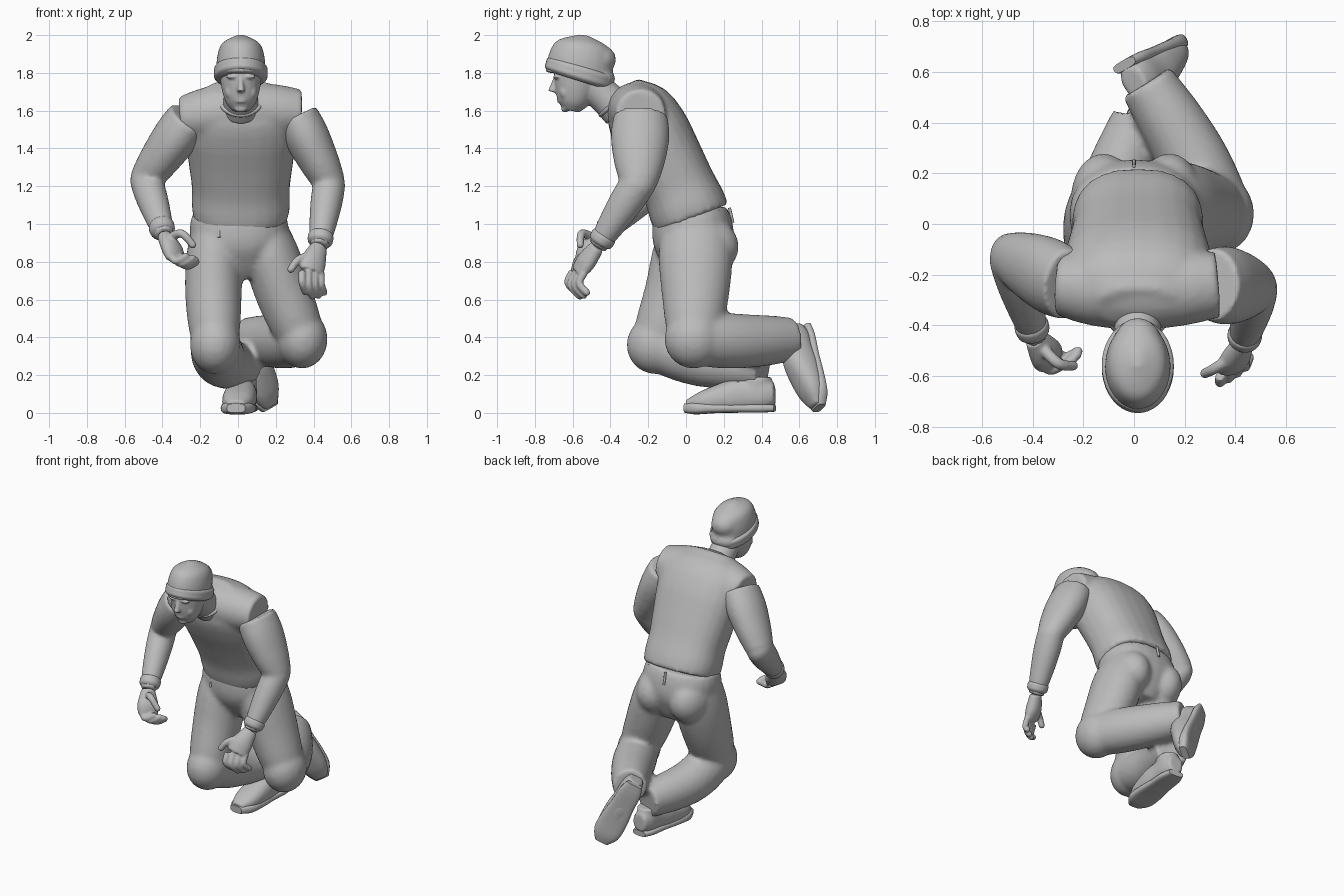
import bpy, bmesh, math
from mathutils import Vector, Matrix

cube = bpy.data.objects.get("Cube")
if cube:
    bpy.data.objects.remove(cube)

GREY = (.5, .5, .5, 1)
clay = bpy.data.materials.new("plain grey")
clay.use_nodes = True
clay.diffuse_color = GREY
clay.node_tree.nodes["Principled BSDF"].inputs["Base Color"].default_value = GREY

ACROSS, ALONG, UP = Vector((1, 0, 0)), Vector((0, 1, 0)), Vector((0, 0, 1))
MIRROR = (-1, 1)


def smooth_value(keys, t):
    """Smooth blend through evenly spaced numbers or points."""
    last = len(keys) - 1
    i = min(int(t * last), max(last - 1, 0))
    f = t * last - i
    a, b, c, d = (keys[min(max(k, 0), last)] for k in (i - 1, i, i + 1, i + 2))
    return b + ((c - a) * f + (2 * a - 5 * b + 4 * c - d) * f ** 2
                + (3 * b - a - 3 * c + d) * f ** 3) / 2


def sweep(bm, path, wide, ratio=(1,), ref=ACROSS, square=1, place=Matrix(), steps=16, sides=24):
    """Closed tube along a path; wide is the radius along ref, ratio scales the other one."""
    path = [Vector(p) for p in path]
    points = [smooth_value(path, i / steps) for i in range(steps + 1)]
    rings = []
    for i, point in enumerate(points):
        tangent = (points[min(i + 1, steps)] - points[max(i - 1, 0)]).normalized()
        u = (ref - tangent * ref.dot(tangent)).normalized()
        v = tangent.cross(u) * smooth_value(ratio, i / steps)
        radius = smooth_value(wide, i / steps)
        ring = []
        for k in range(sides):
            angle = math.tau * k / sides
            c, s = (math.copysign(abs(q) ** square, q) for q in (math.cos(angle), math.sin(angle)))
            ring.append(bm.verts.new(place @ (point + (u * c + v * s) * radius)))
        rings.append(ring)
    for low, high in zip(rings, rings[1:]):
        for k in range(sides):
            n = (k + 1) % sides
            bm.faces.new((low[k], low[n], high[n], high[k]))
    bm.faces.new(rings[0][::-1])
    bm.faces.new(rings[-1])


def ball(bm, center, size):
    matrix = Matrix.Translation(center) @ Matrix.Diagonal((*size, 1))
    bmesh.ops.create_uvsphere(bm, u_segments=24, v_segments=12, radius=1, matrix=matrix)


def finish(bm, name, voxel=None):
    """Make the object; a voxel size fuses its overlapping pieces into one skin."""
    bmesh.ops.recalc_face_normals(bm, faces=bm.faces)
    mesh = bpy.data.meshes.new(name)
    bm.to_mesh(mesh)
    bm.free()
    mesh.materials.append(clay)
    part = bpy.data.objects.new(name, mesh)
    bpy.context.collection.objects.link(part)
    bpy.ops.object.select_all(action="DESELECT")
    bpy.context.view_layer.objects.active = part
    part.select_set(True)
    if voxel:
        fuse = part.modifiers.new("fuse", "REMESH")
        fuse.mode, fuse.voxel_size, fuse.use_smooth_shade = "VOXEL", voxel, True
        soften = part.modifiers.new("soften", "SMOOTH")
        soften.factor, soften.iterations = .5, 5
        bpy.ops.object.shade_smooth()
    else:
        bpy.ops.object.shade_smooth_by_angle(angle=math.radians(50))


def mid(y, z, side=0):
    """Point on the head, which sits slightly off the centre line."""
    return Vector((.015 + side, y, z))


# Sleeveless shirt: leaning trunk and a yoke across the shoulders
bm = bmesh.new()
sweep(bm, [mid(.03, 1.03), mid(-.04, 1.2), mid(-.19, 1.5), mid(-.33, 1.72)],
      [.25, .26, .26, .28, .3, .28, .16], [.83, .78, .71, .65, .55], square=.85)
sweep(bm, [(-.3, -.24, 1.56), mid(-.26, 1.6), (.33, -.24, 1.59)],
      [.12, .15, .16, .15, .13], [.95], ref=ALONG)
finish(bm, "shirt", .016)

# Collar edge around the neck
bm = bmesh.new()
turns = [math.tau * i / 16 for i in range(17)]
sweep(bm, [mid(-.36 + math.sin(a) / 11, 1.66 + math.sin(a) / 12, math.cos(a) / 9) for a in turns],
      [.012], ref=UP, steps=48, sides=8)
finish(bm, "collar")

# Trousers: pelvis, seat, thighs, knees and folded shins
bm = bmesh.new()
sweep(bm, [(0, .025, 1.07), (.02, .06, .72)], [.24, .26, .25, .18, .12], [.8, .85, 1], square=.9)
legs = {
    "left": [(.14, .05, .95), (.24, .05, .64), (.34, .04, .39), (.21, .3, .38), (.05, .56, .39)],
    "right": [(-.12, .05, .95), (-.13, -.04, .64), (-.12, -.16, .36), (-.09, .1, .28), (.02, .41, .24)],
}
for hip, thigh, knee, shin, ankle in legs.values():
    ball(bm, (hip[0], .1, .88), (.13, .18, .16))
    sweep(bm, [hip, thigh, knee], [.13, .15, .15, .14, .12], [1.4, 1.2, 1.1])
    ball(bm, knee, (.135, .155, .155))
    sweep(bm, [knee, shin, ankle], [.13, .14, .13, .11], [1.05])
finish(bm, "trousers", .016)

# Belt loops spaced around the waistband
for degrees in (-115, -45, 45, 90):
    angle = math.radians(degrees)
    x, y = .24 * math.cos(angle), .03 + .2 * math.sin(angle)
    bm = bmesh.new()
    sweep(bm, [(x, y * 1.08, .96 + y / 5), (x, y, 1.04 + y / 5)], [.008], steps=1, sides=8)
    finish(bm, "belt_loop")


def arm(side, shoulder, elbow, wrist):
    shoulder, elbow, wrist = Vector(shoulder), Vector(elbow), Vector(wrist)
    bm = bmesh.new()
    sweep(bm, [shoulder, elbow], [.115, .12, .105, .085], [1.25, 1.3, 1.2])
    ball(bm, elbow, (.08, .095, .09))
    sweep(bm, [elbow, wrist], [.085, .085, .07, .05], [1.1, 1])
    finish(bm, side + "_arm", .013)
    bm = bmesh.new()
    sweep(bm, [wrist.lerp(elbow, .04), wrist.lerp(elbow, .2)], [.05, .064, .068, .067, .055])
    finish(bm, side + "_cuff")


def hand(side, wrist, palm, first, last, bend, tip, thumb):
    """Palm, four curled fingers from first to last knuckle, and a thumb."""
    first, last, bend, tip = (Vector(p) for p in (first, last, bend, tip))
    spread = (last - first).normalized()
    bm = bmesh.new()
    sweep(bm, [wrist, palm, first.lerp(last, .5)], [.045, .07, .065], [.8, .5], ref=spread)
    for i, length in enumerate((.85, 1, .95, .8)):
        knuckle = first.lerp(last, i / 3)
        end = knuckle + tip * length
        sweep(bm, [knuckle, knuckle + bend * length, end], [.02], ref=spread, sides=12)
        ball(bm, end, [.018] * 3)
    sweep(bm, thumb, [.025, .02], ref=ALONG, sides=12)
    ball(bm, thumb[-1], [.02] * 3)
    finish(bm, side + "_hand", .007)


# Arms with wrist bands, and hands
right_wrist, left_wrist = (-.39, -.45, .94), (.43, -.47, .88)
arm("right", (-.26, -.24, 1.56), (-.49, -.13, 1.24), right_wrist)
arm("left", (.31, -.24, 1.57), (.485, -.25, 1.22), left_wrist)
hand("right", right_wrist, (-.35, -.51, .87), (-.36, -.56, .83), (-.3, -.51, .8),
     (.04, -.02, -.03), (.1, .01, 0), [(-.37, -.48, .92), (-.3, -.55, .95), (-.24, -.56, .89)])
hand("left", left_wrist, (.4, -.53, .8), (.34, -.6, .75), (.44, -.54, .74),
     (0, -.03, -.07), (.02, .02, -.13), [(.4, -.52, .84), (.32, -.57, .81), (.28, -.59, .76)])

# Head, neck and face
bm = bmesh.new()
sweep(bm, [mid(-.61, 1.6), mid(-.56, 1.82)], [.045, .08, .1, .11, .11], [1, 1.25])
sweep(bm, [mid(-.35, 1.6), mid(-.52, 1.76)], [.1, .09, .09])
sweep(bm, [mid(-.69, 1.78), mid(-.71, 1.7)], [.01, .015, .022])
ball(bm, mid(-.64, 1.61), (.035, .02, .02))
for z in (1.648, 1.662):
    ball(bm, mid(-.67, z), (.03, .014, .006))
for s in MIRROR:
    ball(bm, mid(-.685, 1.78, s * .045), (.035, .018, .012))
    ball(bm, mid(-.64, 1.7, s * .055), (.03, .03, .04))
finish(bm, "head", .007)

# Knitted cap, slouching at the back, with a folded band
bm = bmesh.new()
sweep(bm, [mid(-.57, 1.78), mid(-.54, 2)], [.13, .13, .125, .1, .02], [1.35])
ball(bm, mid(-.46, 1.87), (.09, .09, .08))
ball(bm, mid(-.45, 1.77), (.1, .075, .06))
finish(bm, "cap", .013)
bm = bmesh.new()
sweep(bm, [mid(-.575, 1.76), mid(-.55, 1.84)], [.12, .14, .142, .14, .12], [1.32], sides=40)
finish(bm, "cap_band")


def shoe(side, heel, forward, up):
    """Shoe built along its own axes: across, forward and up from the heel."""
    forward, up = Vector(forward).normalized(), Vector(up)
    across = forward.cross(up).normalized()
    axes = Matrix((across, forward, across.cross(forward))).transposed().to_4x4()
    place = Matrix.Translation(heel) @ axes
    plan = [.05, .07, .075, .088, .085, .045]
    bm = bmesh.new()
    sweep(bm, [(0, 0, .1), (0, .2, .09), (0, .47, .04)], plan, [1.2, 1.2, 1.1, .75, .6],
          square=.85, place=place)
    sweep(bm, [(0, .1, .08), (0, .1, .19)], [.07], [1.2], place=place)
    finish(bm, side + "_shoe", .011)
    bm = bmesh.new()
    sweep(bm, [(0, 0, .025), (0, .48, .025)], [w + .003 for w in plan], [.35, .3, .3, .5],
          square=.6, place=place)
    finish(bm, side + "_sole")
    # Crossed laces down the instep
    bm = bmesh.new()
    for i in range(4):
        y, z = .19 + i / 30, .18 - i / 70
        for s in MIRROR:
            sweep(bm, [(-s / 20, y, z - .02), (0, y, z), (s / 20, y + .03, z - .03)],
                  [.008], ref=UP, place=place, sides=8)
    finish(bm, side + "_laces")


shoe("right", (.04, .47, 0), (-.05, -.47, 0), UP)
shoe("left", (-.05, .65, .45), (.19, .07, -.39), (.5, -.86, 0))
